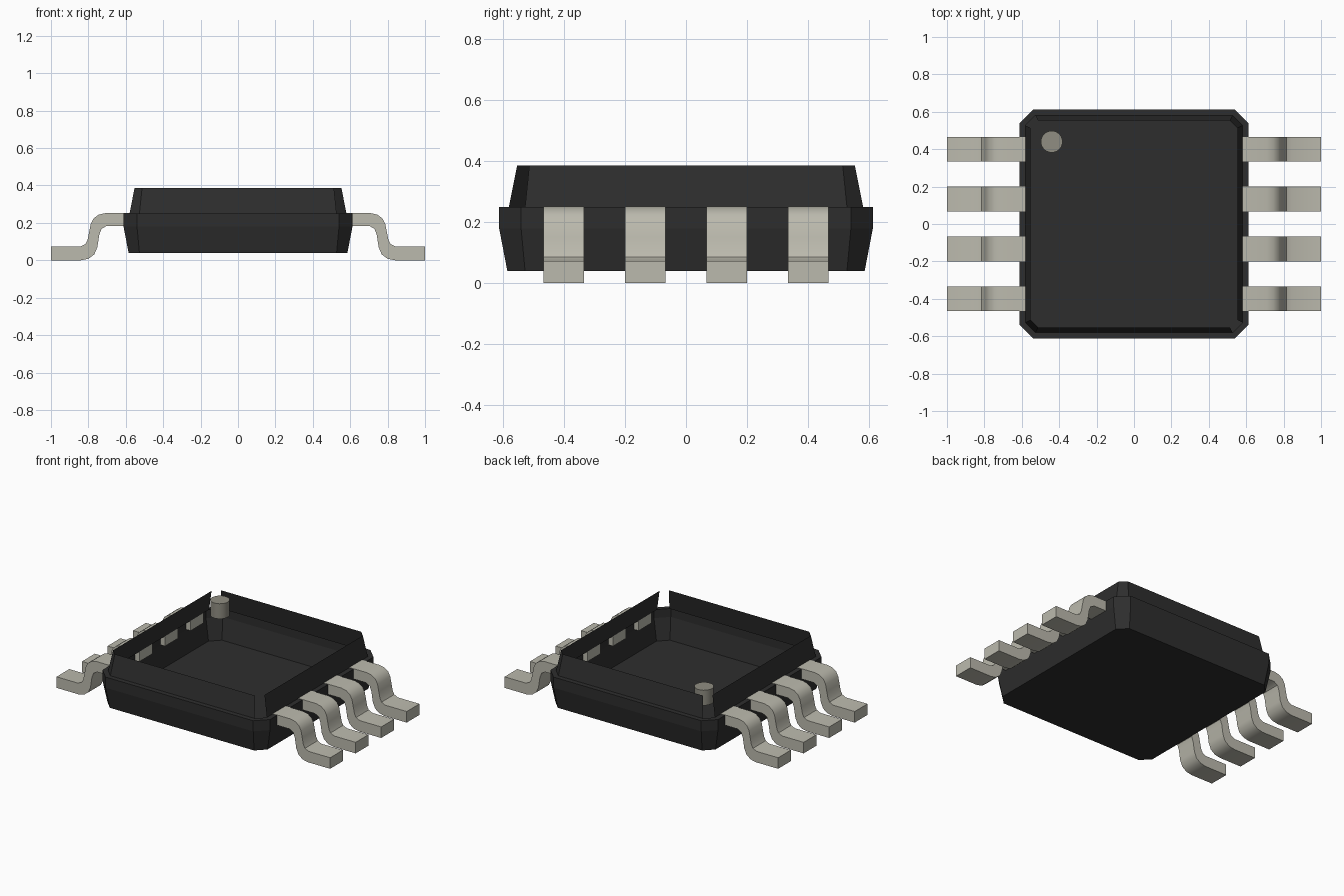
import bpy
import bmesh
from mathutils import Vector

old = bpy.data.objects.get("Cube")
if old:
    bpy.data.objects.remove(old, do_unlink=True)


def material(name, rgb):
    mat = bpy.data.materials.new(name)
    mat.use_nodes = True
    color = (*rgb, 1)
    mat.diffuse_color = color
    mat.node_tree.nodes["Principled BSDF"].inputs["Base Color"].default_value = color
    return mat


black = material("black plastic", (0.027, 0.027, 0.027))
metal = material("tinned metal", (0.50, 0.49, 0.42))
grey = material("marker grey", (0.28, 0.27, 0.225))


def finish(name, bm, mat, smooth=False):
    mesh = bpy.data.meshes.new(name)
    bm.to_mesh(mesh)
    bm.free()
    obj = bpy.data.objects.new(name, mesh)
    bpy.context.collection.objects.link(obj)
    mesh.materials.append(mat)
    if smooth:
        bpy.ops.object.select_all(action="DESELECT")
        obj.select_set(True)
        bpy.context.view_layer.objects.active = obj
        bpy.ops.object.shade_smooth_by_angle(angle=0.6)
    return obj


def octagon(bm, half, inner, z):
    """Square ring with cut corners, counter-clockwise."""
    ring = []
    for a, b in ((1, 0), (0, 1), (-1, 0), (0, -1)):
        for s in (-inner, inner):
            ring.append(bm.verts.new((a * half - b * s, b * half + a * s, z)))
    return ring


# Open casing: floor, flared wall, rim, ledge and tapered upper wall
bm = bmesh.new()
levels = [(0.585, 0.527, 0.04), (0.612, 0.54, 0.18), (0.612, 0.54, 0.25),
          (0.58, 0.527, 0.25), (0.553, 0.513, 0.386)]
rings = [octagon(bm, *level) for level in levels]
bm.faces.new(reversed(rings[0]))
for k, (low, high) in enumerate(zip(rings, rings[1:])):
    for i in range(8):
        j = (i + 1) % 8
        # Two opposite corners of the upper wall stay open
        if k == 3 and i in (3, 7):
            continue
        bm.faces.new((low[i], low[j], high[j], high[i]))
finish("casing", bm, black)

# Bent leads: a side profile extruded across the lead width
profile = [(0.58, 0.252), (0.71, 0.252), (0.745, 0.244), (0.772, 0.224),
           (0.787, 0.195), (0.796, 0.15), (0.804, 0.11), (0.816, 0.086),
           (0.843, 0.073), (1, 0.073), (1, 0), (0.84, 0), (0.8, 0.008),
           (0.768, 0.032), (0.752, 0.07), (0.742, 0.135), (0.73, 0.168),
           (0.702, 0.184), (0.58, 0.184)]
width = 0.133
for side, label in ((1, "left"), (-1, "right")):
    for n in range(4):
        y = (n - 1.5) * 0.2665 - width / 2
        bm = bmesh.new()
        face = bm.faces.new([bm.verts.new((side * x, y, z)) for x, z in profile])
        out = bmesh.ops.extrude_face_region(bm, geom=[face])
        moved = [v for v in out["geom"] if isinstance(v, bmesh.types.BMVert)]
        bmesh.ops.translate(bm, verts=moved, vec=Vector((0, width, 0)))
        bmesh.ops.recalc_face_normals(bm, faces=bm.faces)
        finish(f"{label}_lead_{n + 1}", bm, metal, smooth=True)

# Round orientation marker
bm = bmesh.new()
bmesh.ops.create_cone(bm, cap_ends=True, segments=24, radius1=0.058,
                      radius2=0.058, depth=0.1)
bmesh.ops.translate(bm, verts=bm.verts, vec=Vector((-0.44, 0.44, 0.336)))
finish("orientation_marker", bm, grey, smooth=True)
